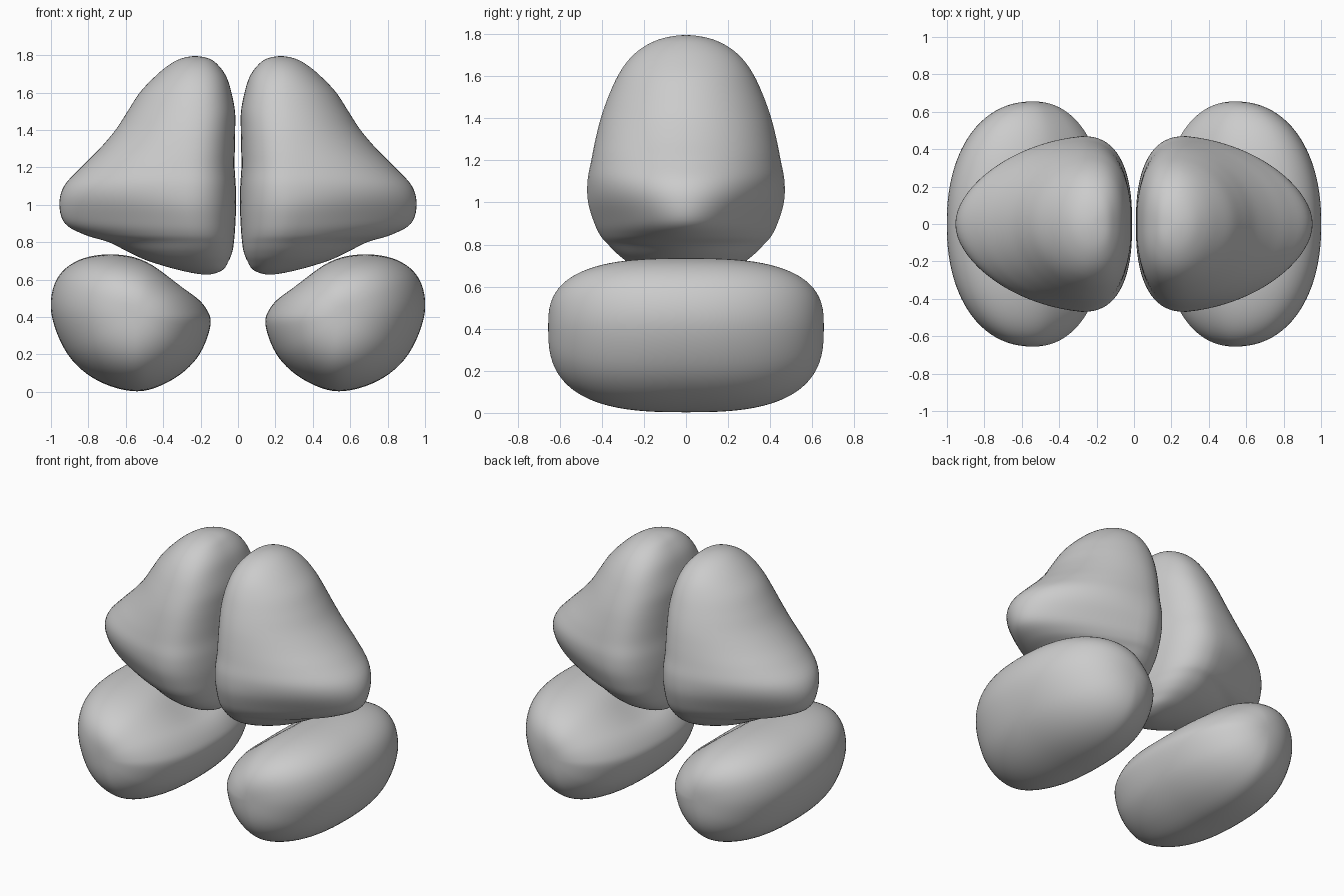
import bpy, bmesh, math

if "Cube" in bpy.data.objects:
    bpy.data.objects.remove(bpy.data.objects["Cube"])


def spline(pts, steps):
    """Catmull-Rom through pts; first and last are tangent helpers."""
    out = []
    for i in range(1, len(pts) - 2):
        a, b, c, d = pts[i - 1:i + 3]
        for s in range(steps):
            t = s / steps
            out.append([0.5 * (2 * q + (r - p) * t + (2 * p - 5 * q + 4 * r - w) * t * t
                               + (3 * q - p - 3 * r + w) * t ** 3)
                        for p, q, r, w in zip(a, b, c, d)])
    return out


def loft(name, start, rings, end):
    """Skin closed rings between two pole points."""
    bm = bmesh.new()
    loops = [[bm.verts.new(p) for p in ring] for ring in rings]
    first, last = bm.verts.new(start), bm.verts.new(end)
    n = len(loops[0])
    for j in range(n):
        k = (j + 1) % n
        bm.faces.new((first, loops[0][k], loops[0][j]))
        bm.faces.new((last, loops[-1][j], loops[-1][k]))
        for a, b in zip(loops, loops[1:]):
            bm.faces.new((a[j], a[k], b[k], b[j]))
    bmesh.ops.recalc_face_normals(bm, faces=bm.faces)
    for f in bm.faces:
        f.smooth = True
    mesh = bpy.data.meshes.new(name)
    bm.to_mesh(mesh)
    bm.free()
    obj = bpy.data.objects.new(name, mesh)
    bpy.context.collection.objects.link(obj)


# upper lobe: z, inner x, outer x, widest x, half depth
UPPER = [
    (.627, .17, .17, .17, 0), (.65, .085, .31, .19, .14), (.70, .05, .48, .22, .25),
    (.75, .03, .59, .24, .32), (.80, .022, .69, .25, .37), (.84, .018, .82, .26, .405),
    (.90, .014, .925, .27, .435), (1.0, .01, .955, .28, .465), (1.1, .012, .93, .28, .468),
    (1.2, .018, .84, .28, .45), (1.3, .017, .74, .27, .43), (1.4, .015, .655, .26, .405),
    (1.5, .016, .59, .25, .37), (1.6, .035, .525, .24, .325), (1.68, .06, .45, .24, .27),
    (1.74, .1, .38, .235, .2), (1.78, .15, .31, .23, .11), (1.795, .23, .23, .23, 0)]


def flip(r):
    return (r[0], r[2], r[1], r[3], -r[4])


def upper_lobe(name, side):
    rows = spline([flip(UPPER[1])] + UPPER + [flip(UPPER[-2])], 5)[1:]
    rings = []
    for z, xi, xo, xm, h in rows:
        taper = .07 + .26 * math.exp(-((z - .88) / .16) ** 2)
        ring = []
        for j in range(72):
            a = 2 * math.pi * j / 72
            c, s = math.cos(a), math.sin(a)
            if c >= 0:      # tapered outer side
                x, y = xm + (xo - xm) * c, h * s * (1 - taper * c)
            else:           # blunt inner side
                x = xm - (xm - xi) * abs(c) ** .8
                y = h * math.copysign(abs(s) ** .8, s)
            ring.append((side * x, y, z))
        rings.append(ring)
    loft(name, (side * .17, 0, .627), rings, (side * .23, 0, 1.795))


# lower lobe: front outline (x, z), swept along y and rounded at both ends
LOWER = [(.54, .003), (.75, .06), (.91, .2), (.998, .42), (.97, .6), (.85, .705),
         (.66, .735), (.45, .69), (.26, .56), (.165, .44), (.15, .34), (.22, .18), (.36, .06)]


def lower_lobe(name, side):
    outline = spline([LOWER[-1]] + LOWER + LOWER[:2], 6)
    cx, cz, depth = .54, .41, .655
    rings = []
    for i in range(1, 48):
        t = math.sin(math.pi * (i / 48 - .5))
        sx = (1 - abs(t) ** 2.2) ** (1 / 2.2)
        sz = (1 - abs(t) ** 2.8) ** (1 / 2.8)
        ring = []
        for x, z in outline:
            # shallow seat for the upper lobe
            dent = .035 * math.exp(-(t / .4) ** 2 - ((x - .33) / .14) ** 2) if z > cz else 0
            dent *= min(1, max(0, (z - cz) / .15))
            ring.append((side * (cx + (x - cx) * sx + dent * .5), depth * t,
                         cz + (z - cz) * sz - dent))
        rings.append(ring)
    loft(name, (side * cx, -depth, cz), rings, (side * cx, depth, cz))


for label, side in (("right", 1), ("left", -1)):
    upper_lobe("upper_lobe_" + label, side)
    lower_lobe("lower_lobe_" + label, side)
